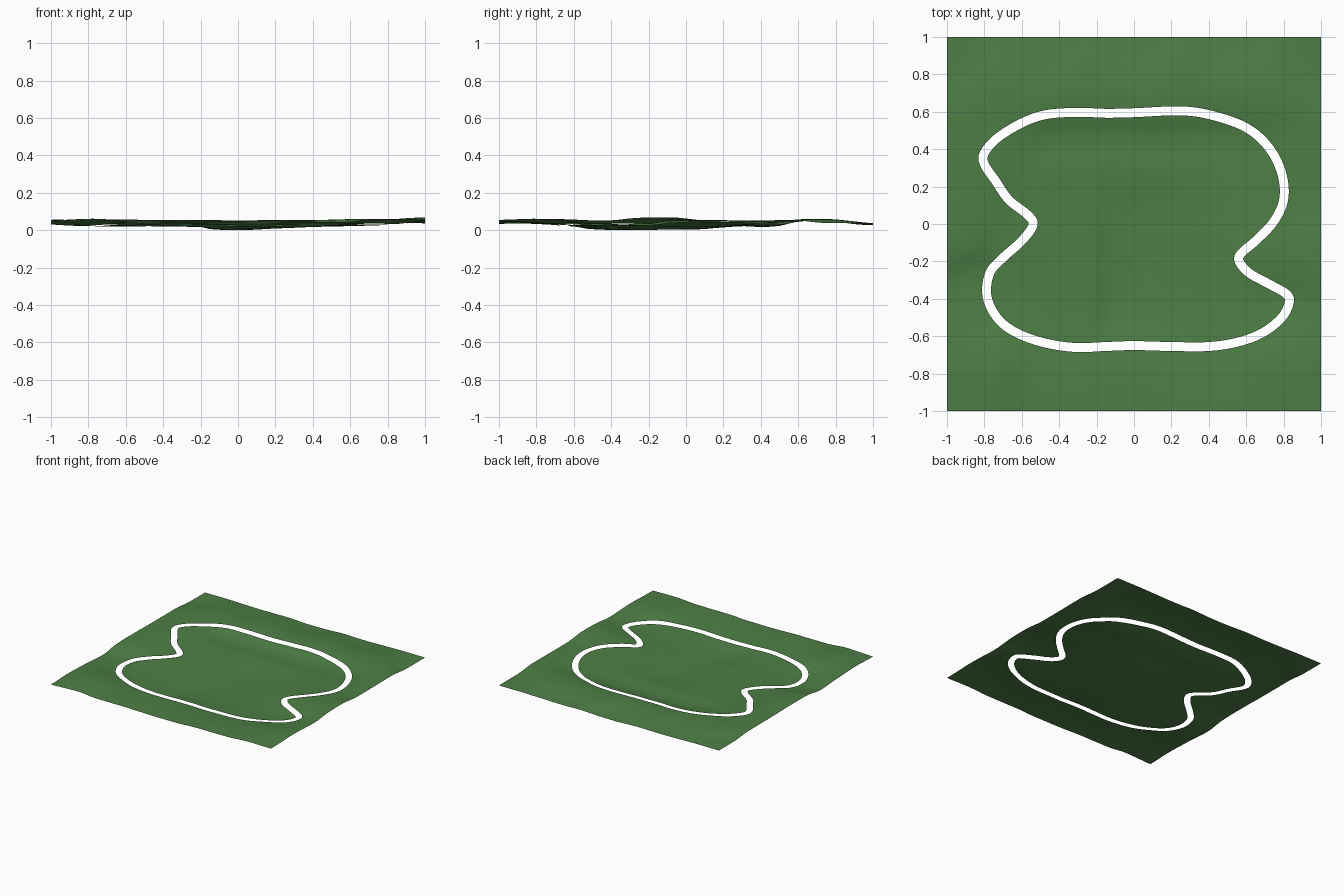
import bpy
import math
from mathutils import Vector, kdtree, noise
from mathutils.geometry import delaunay_2d_cdt

if "Cube" in bpy.data.objects:
    bpy.data.objects.remove(bpy.data.objects["Cube"])

HALF_WIDTH = 0.024
GRID = 64

# centre line of the circuit-shaped slot
PATH = [(0, .595), (.25, .605), (.42, .58), (.6, .515), (.72, .41), (.79, .27), (.80, .13),
        (.745, .01), (.65, -.09), (.57, -.16), (.565, -.205), (.62, -.265), (.73, -.325),
        (.815, -.375), (.83, -.42), (.79, -.50), (.69, -.58), (.56, -.63), (.4, -.655),
        (.2, -.655), (0, -.65), (-.15, -.655), (-.32, -.66), (-.5, -.63), (-.65, -.57),
        (-.74, -.49), (-.787, -.38), (-.77, -.26), (-.70, -.18), (-.6, -.09), (-.54, -.005),
        (-.57, .05), (-.67, .13), (-.74, .23), (-.80, .32), (-.80, .38), (-.73, .46),
        (-.6, .54), (-.47, .585), (-.3, .597), (-.15, .592)]

# terrain height samples: x, y, z
HEIGHTS = [(-1, -1, .04), (-.5, -1, .035), (0, -1, .03), (.5, -1, .04), (1, -1, .05),
           (-1, -.6, .045), (-1, 0, .054), (-1, .4, .05), (-1, 1, .035),
           (-.5, 1, .028), (0, 1, .023), (.5, 1, .028), (1, 1, .035),
           (1, .3, .052), (1, -.2, .07), (1, -.6, .06),
           (-.8, -.82, .063), (-.4, -.82, .045), (0, -.82, .04), (.4, -.82, .045), (.8, -.78, .06),
           (-.6, .72, .056), (-.2, .72, .055), (.2, .72, .056), (.6, .72, .06),
           (-.8, -.4, .018), (-.4, -.65, .017), (0, -.65, .016), (.4, -.65, .018), (.8, -.45, .018),
           (-.8, .35, .05), (-.5, .3, .032), (-.2, .4, .02), (.2, .4, .02), (.5, .4, .024),
           (.8, .2, .042), (.55, .05, .026), (.5, -.3, .018), (.25, 0, .012), (.2, -.4, .008),
           (-.55, 0, .03), (-.35, -.2, .02), (-.35, .1, .022), (.75, -.12, .056)]


def catmull(points, steps):
    out, n = [], len(points)
    for i in range(n):
        a, b, c, d = (Vector(points[(i + k) % n]) for k in (-1, 0, 1, 2))
        for s in range(steps):
            t = s / steps
            out.append(.5 * (2 * b + (c - a) * t + (2 * a - 5 * b + 4 * c - d) * t * t
                             + (3 * b - a - 3 * c + d) * t ** 3))
    return out


def smooth(a, b, v):
    t = min(1, max(0, (v - a) / (b - a)))
    return t * t * (3 - 2 * t)


def height(x, y):
    total = weight = 0
    for px, py, pz in HEIGHTS:
        w = math.exp(-((x - px) ** 2 + (y - py) ** 2) / (2 * .13 ** 2)) + 1e-9
        total += w * pz
        weight += w
    z = total / weight
    # shallow step running through the infield
    band = smooth(-.62, -.5, y) * (1 - smooth(.05, .35, y))
    z -= .014 * band * smooth(-.22, -.13, x) * (1 - smooth(-.1, .3, x))
    # steeper bank inside the far straight
    z -= .007 * smooth(-.02, .07, .55 - y) * smooth(.3, .42, y) * (1 - smooth(.45, .65, abs(x)))
    return z + .0012 * noise.noise(Vector((x * 9, y * 9, 0)))


# slot edges, offset to both sides of the centre line
centre = catmull(PATH, 8)
n = len(centre)
verts, edges = [], []
for side in (-1, 1):
    base = len(verts)
    for i in range(n):
        t = (centre[(i + 1) % n] - centre[i - 1]).normalized()
        verts.append(centre[i] + Vector((-t.y, t.x)) * HALF_WIDTH * side)
        edges.append((base + i, base + (i + 1) % n))

# square grid around the slot
tree = kdtree.KDTree(n)
for i, p in enumerate(centre):
    tree.insert((p.x, p.y, 0), i)
tree.balance()


def slot_distance(p):
    return tree.find((p.x, p.y, 0))[2]


for i in range(GRID + 1):
    for j in range(GRID + 1):
        p = Vector((-1 + 2 * i / GRID, -1 + 2 * j / GRID))
        if slot_distance(p) > HALF_WIDTH + .008:
            verts.append(p)

pts, _, tris, *_ = delaunay_2d_cdt(verts, edges, [], 0, 1e-5)
faces = []
for f in tris:
    c = sum((pts[k] for k in f), Vector((0, 0))) / len(f)
    if slot_distance(c) > HALF_WIDTH * .9:
        faces.append(list(f))

# terrain sheet standing on z = 0
coords = [(p.x, p.y, height(p.x, p.y)) for p in pts]
low = min(c[2] for c in coords)
mesh = bpy.data.meshes.new("grass_terrain")
mesh.from_pydata([(x, y, z - low) for x, y, z in coords], [], faces)
mesh.update()
mesh.shade_smooth()
terrain = bpy.data.objects.new("grass_terrain", mesh)
bpy.context.collection.objects.link(terrain)

grass = bpy.data.materials.new("grass")
grass.diffuse_color = (.075, .21, .06, 1)
grass.use_nodes = True
grass.node_tree.nodes["Principled BSDF"].inputs["Base Color"].default_value = grass.diffuse_color
mesh.materials.append(grass)
